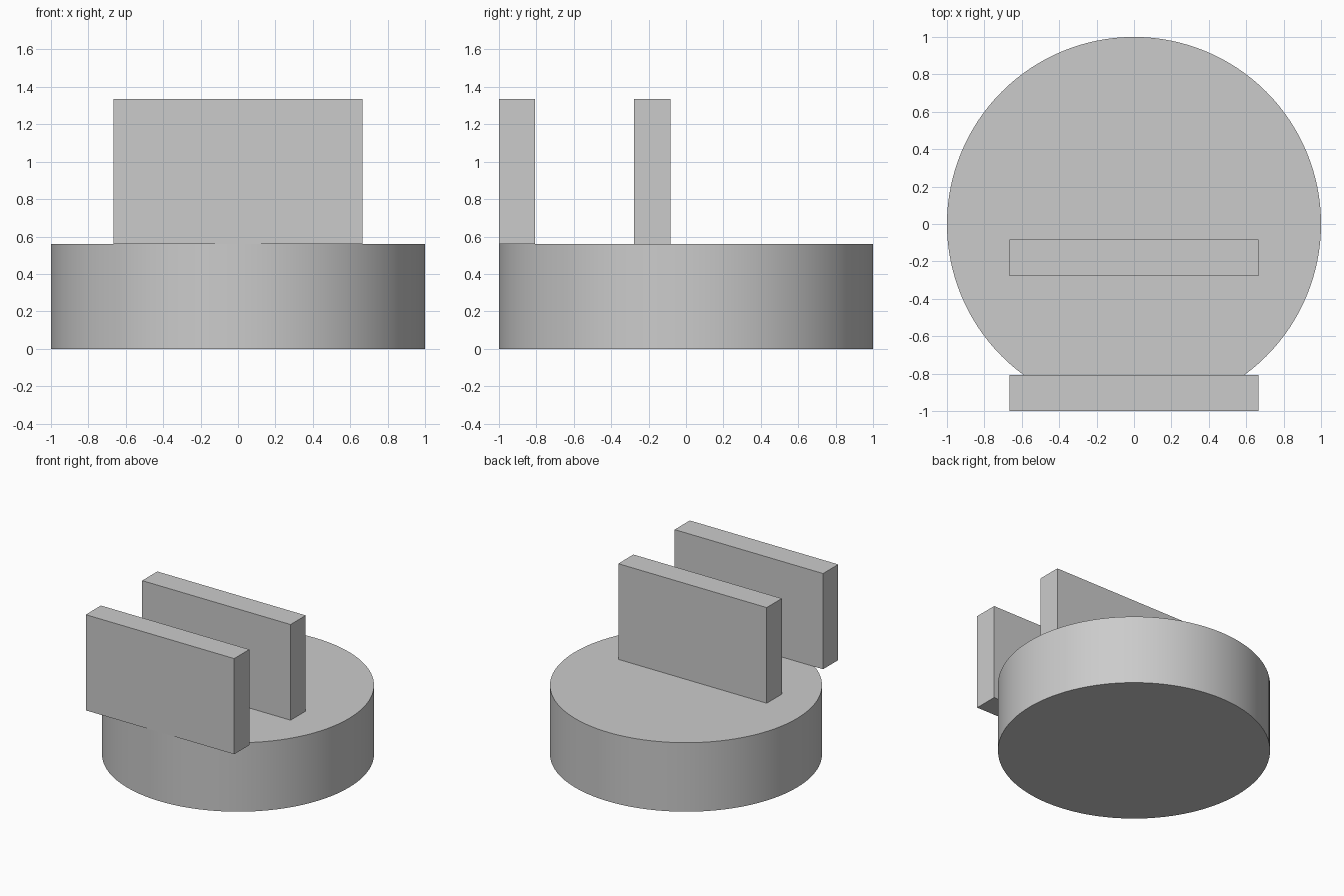
import bpy
import math

cube = bpy.data.objects.get("Cube")
if cube:
    bpy.data.objects.remove(cube, do_unlink=True)

# Single plain colour
grey = bpy.data.materials.new("light_grey")
grey.use_nodes = True
colour = (0.6, 0.6, 0.6, 1)
grey.diffuse_color = colour
grey.node_tree.nodes["Principled BSDF"].inputs["Base Color"].default_value = colour

BASE_HEIGHT = 0.56
TOP = 1.336
THICKNESS = 0.194
WIDTH = 1.332

# Round base
bpy.ops.mesh.primitive_cylinder_add(vertices=128, radius=1, depth=BASE_HEIGHT,
                                    location=(0, 0, BASE_HEIGHT / 2))
base = bpy.context.object
base.name = "round_base"
base.data.materials.append(grey)
bpy.ops.object.shade_smooth_by_angle(angle=math.radians(30))


def upright_plate(name, front_y):
    """Rectangular slab standing on the base, given its front face."""
    bpy.ops.mesh.primitive_cube_add(
        size=1, location=(0, front_y + THICKNESS / 2, (BASE_HEIGHT + TOP) / 2))
    plate = bpy.context.object
    plate.name = name
    plate.scale = (WIDTH, THICKNESS, TOP - BASE_HEIGHT)
    bpy.ops.object.transform_apply(location=False, rotation=False, scale=True)
    plate.data.materials.append(grey)


# Two parallel plates, the front one overhanging the base
upright_plate("front_plate", -1.0)
upright_plate("middle_plate", -0.277)
